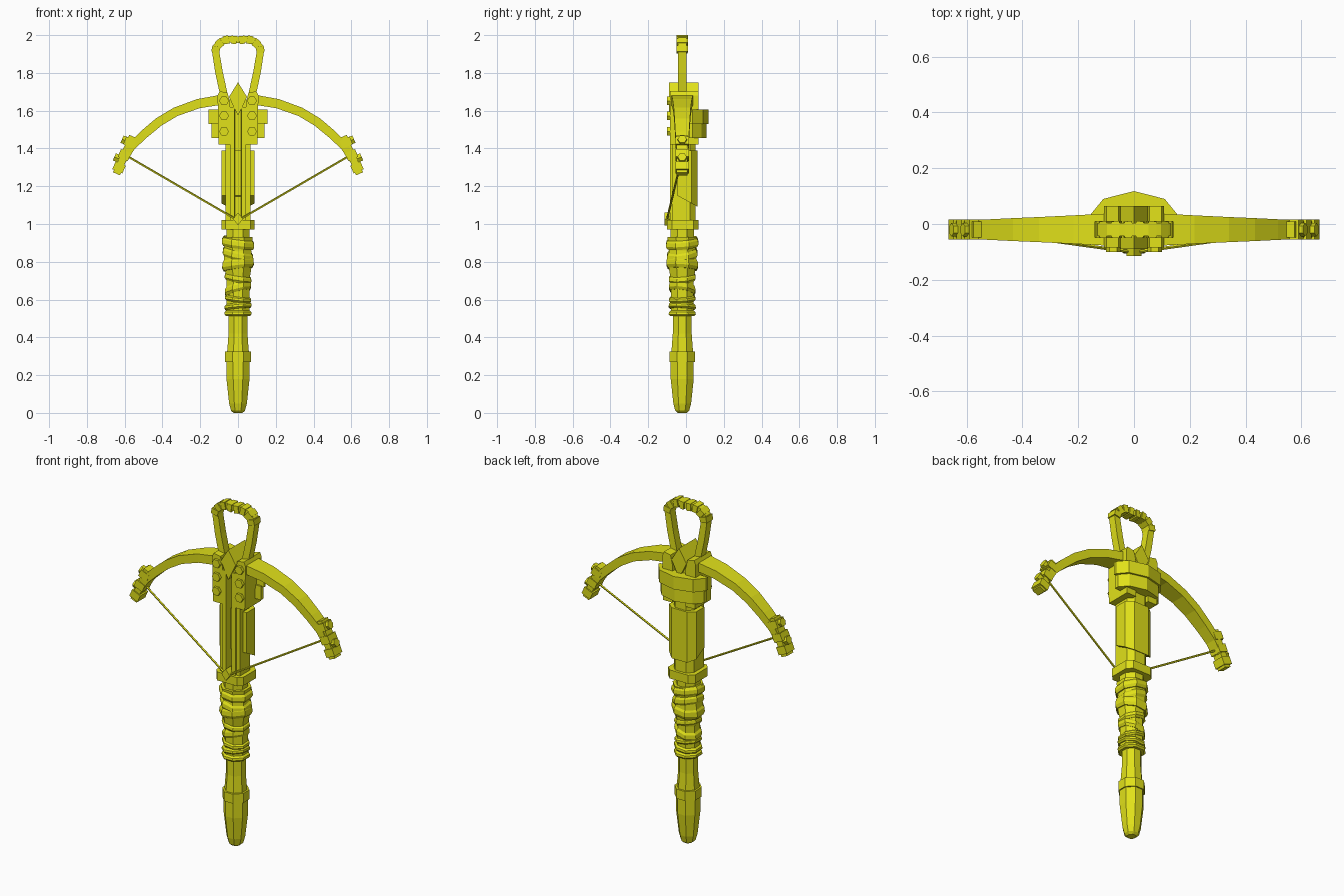
import bpy, bmesh, math
from mathutils import Vector

if "Cube" in bpy.data.objects:
    bpy.data.objects.remove(bpy.data.objects["Cube"])

CY = -0.02  # depth of the weapon's main axis
MAT = bpy.data.materials.new("yellow")
MAT.diffuse_color = (0.75, 0.75, 0.01, 1)
MAT.use_nodes = True
MAT.node_tree.nodes["Principled BSDF"].inputs["Base Color"].default_value = MAT.diffuse_color


def finish(name, bm, mirror=False):
    bmesh.ops.recalc_face_normals(bm, faces=bm.faces)
    me = bpy.data.meshes.new(name)
    bm.to_mesh(me)
    bm.free()
    me.materials.append(MAT)
    ob = bpy.data.objects.new(name, me)
    bpy.context.collection.objects.link(ob)
    if mirror:
        ob.modifiers.new("mirror", 'MIRROR').use_mirror_merge = False
    return ob


def loft(name, rings, mirror=False):
    """Skin a list of point rings and cap both ends."""
    bm = bmesh.new()
    vs = [[bm.verts.new(p) for p in r] for r in rings]
    n = len(vs[0])
    for a, b in zip(vs, vs[1:]):
        for i in range(n):
            bm.faces.new((a[i], a[(i + 1) % n], b[(i + 1) % n], b[i]))
    bm.faces.new(vs[0])
    bm.faces.new(vs[-1])
    return finish(name, bm, mirror)


def octagon(z, r, tilt=0.0):
    """Octagon of half-width r with flats on the axes, optionally tilted."""
    R = r / math.cos(math.pi / 8)
    pts = []
    for i in range(8):
        a = math.pi / 8 + i * math.pi / 4
        pts.append((R * math.cos(a), CY + R * math.sin(a), z + tilt * math.cos(a + 0.5)))
    return pts


def lathe(name, prof):
    return loft(name, [octagon(*p) for p in prof])


def prism_y(name, poly, y0, y1, mirror=False):
    return loft(name, [[(x, y, z) for x, z in poly] for y in (y0, y1)], mirror)


def prism_z(name, poly, z0, z1, mirror=False):
    return loft(name, [[(x, y, z) for x, y in poly] for z in (z0, z1)], mirror)


def rect(a0, a1, b0, b1):
    return [(a0, b0), (a1, b0), (a1, b1), (a0, b1)]


def rod(name, a, b, r, n=6, mirror=False):
    a, b = Vector(a), Vector(b)
    d = (b - a).normalized()
    u = d.cross(Vector((0, 1, 0)) if abs(d.y) < 0.9 else Vector((1, 0, 0))).normalized()
    v = d.cross(u)
    off = [r * (u * math.cos(2 * math.pi * (i + 0.5) / n) + v * math.sin(2 * math.pi * (i + 0.5) / n))
           for i in range(n)]
    return loft(name, [[a + o for o in off], [b + o for o in off]], mirror)


def sweep(name, path, mirror=False):
    """Rectangular bar along (x, z, half thickness, half depth) points."""
    rings = []
    for i, (x, z, t, w) in enumerate(path):
        p, q = path[max(i - 1, 0)], path[min(i + 1, len(path) - 1)]
        n = Vector((-(q[1] - p[1]), q[0] - p[0])).normalized() * t
        rings.append([(x + n.x, CY - w, z + n.y), (x + n.x, CY + w, z + n.y),
                      (x - n.x, CY + w, z - n.y), (x - n.x, CY - w, z - n.y)])
    return loft(name, rings, mirror)


# Handle: rounded butt, neck and collars
lathe("butt", [(0, 0.024), (0.012, 0.037), (0.05, 0.047), (0.18, 0.061), (0.28, 0.061),
               (0.34, 0.056), (0.42, 0.05), (0.53, 0.05)])
lathe("butt_ring", [(0.27, 0.068), (0.325, 0.068)])
lathe("grip", [(0.52, 0.06), (0.62, 0.06), (0.70, 0.06), (0.80, 0.076), (0.86, 0.07), (0.93, 0.078)])
lathe("neck", [(0.92, 0.062), (1.0, 0.062)])

# Grip wraps: tilted bands around the handle
wraps = [(0.528, 0.07, 0.03, 0.0), (0.565, 0.07, 0.03, 0.008), (0.605, 0.068, 0.03, -0.01),
         (0.66, 0.068, 0.05, 0.022), (0.715, 0.069, 0.04, -0.014),
         (0.79, 0.082, 0.06, 0.012), (0.84, 0.079, 0.05, -0.022), (0.9, 0.084, 0.05, -0.014)]
for i, (z, r, h, t) in enumerate(wraps):
    lathe(f"grip_wrap_{i}", [(z - h / 2, r - 0.006, t), (z - h / 5, r + 0.002, t),
                             (z + h / 5, r, t), (z + h / 2, r - 0.01, t)])
ch = [(-0.088, -0.075), (-0.065, -0.1), (0.065, -0.1), (0.088, -0.075),
      (0.088, 0.04), (0.06, 0.066), (-0.06, 0.066), (-0.088, 0.04)]
prism_z("barrel_collar", ch, 0.972, 1.022)

# Barrel with a bolt groove, and inner rails
prism_z("barrel", [(-0.065, -0.075), (-0.02, -0.075), (-0.015, -0.035), (0.015, -0.035),
                   (0.02, -0.075), (0.065, -0.075), (0.065, 0.02), (0.035, 0.05),
                   (-0.035, 0.05), (-0.065, 0.02)], 1.0, 1.66)
prism_z("groove_rail", rect(0.018, 0.042, -0.085, -0.06), 1.02, 1.62, True)

# Rear cover wrapping the barrel, slanted at the lower end
cover = [(-0.088, -0.045), (0.088, -0.045), (0.088, 0.03), (0.05, 0.062), (-0.05, 0.062), (-0.088, 0.03)]
loft("barrel_cover", [[(x, y, 1.15 - 0.55 * (y + 0.045)) for x, y in cover],
                      [(x, y, 1.388) for x, y in cover]])

# Head: cheek plates, rivets, pointed centre block
prism_y("cheek_plate", [(0.042, 1.42), (0.103, 1.42), (0.108, 1.68), (0.098, 1.703), (0.055, 1.695), (0.042, 1.64)],
        -0.085, 0.065, True)
for i, z in enumerate((1.49, 1.573, 1.652)):
    rod(f"cheek_rivet_{i}", (0.074, -0.08, z), (0.074, -0.1, z), 0.026, 6, True)
prism_y("head_point", [(0, 1.75), (0.048, 1.672), (0, 1.575), (-0.048, 1.672)], -0.09, 0.065)

# Two-tier rear housing
def housing(s, y0):
    return [(-0.155 * s, y0), (-0.155 * s, 0.035), (-0.11 * s, 0.09 * s), (0, 0.118 * s),
            (0.11 * s, 0.09 * s), (0.155 * s, 0.035), (0.155 * s, y0)]
prism_z("rear_housing_upper", housing(1.0, 0.02), 1.53, 1.605)
prism_z("rear_housing_lower", housing(0.91, 0.01), 1.455, 1.535)

# Bow limbs
sweep("bow_limb", [(0.05, 1.66, 0.026, 0.06), (0.1, 1.656, 0.026, 0.057), (0.21, 1.637, 0.025, 0.051),
                   (0.33, 1.594, 0.024, 0.045), (0.42, 1.54, 0.024, 0.041), (0.5, 1.473, 0.023, 0.037),
                   (0.565, 1.41, 0.022, 0.034), (0.605, 1.34, 0.018, 0.03)], True)

# Limb tips: stacked plates with bolts, in the frame of the tip
D, N = Vector((0.4, 0, -0.917)), Vector((0.917, 0, 0.4))
T = Vector((0.582, CY, 1.357))
def tip_block(name, s0, s1, n0, n1, w):
    loft(name, [[T + D * s + N * n + Vector((0, y, 0)) for n, y in rect(n0, n1, -w, w)]
                for s in (s0, s1)], True)
tip_block("tip_core", -0.108, 0.108, 0.0, 0.04, 0.029)
for i, s in enumerate((-0.072, 0.0, 0.072)):
    tip_block(f"tip_band_{i}", s - 0.022, s + 0.022, -0.008, 0.05, 0.036)
for i, s in enumerate((-0.072, 0.03)):
    rod(f"tip_bolt_{i}", T + D * s + N * 0.03, T + D * s + N * 0.066, 0.024, 6, True)

# Bowstring and its catch
rod("bowstring", (0.585, CY, 1.358), (0.012, -0.1, 1.025), 0.006, 5, True)
prism_y("string_catch", [(0, 1.06), (0.027, 1.027), (0, 0.993), (-0.027, 1.027)], -0.115, -0.06)

# Foot loop with wrapped top
loop = [(0.065, 1.64, 0.02, 0.023), (0.078, 1.7, 0.02, 0.023), (0.1, 1.8, 0.02, 0.023),
        (0.118, 1.91, 0.019, 0.023), (0.112, 1.942, 0.019, 0.023), (0.088, 1.968, 0.018, 0.023),
        (0.05, 1.979, 0.017, 0.023), (0, 1.976, 0.017, 0.023)]
sweep("foot_loop", loop + [(-x, z, t, w) for x, z, t, w in loop[-2::-1]])
for i, (a, b) in enumerate([((0.121, 1.908), (0.114, 1.94)), ((0.11, 1.945), (0.085, 1.966)),
                            ((0.077, 1.972), (0.048, 1.978)), ((0.036, 1.976), (0.008, 1.974))]):
    t = 0.021
    sweep(f"loop_wrap_{i}", [(*a, t, 0.029), (*b, t + 0.001, 0.031)], True)
